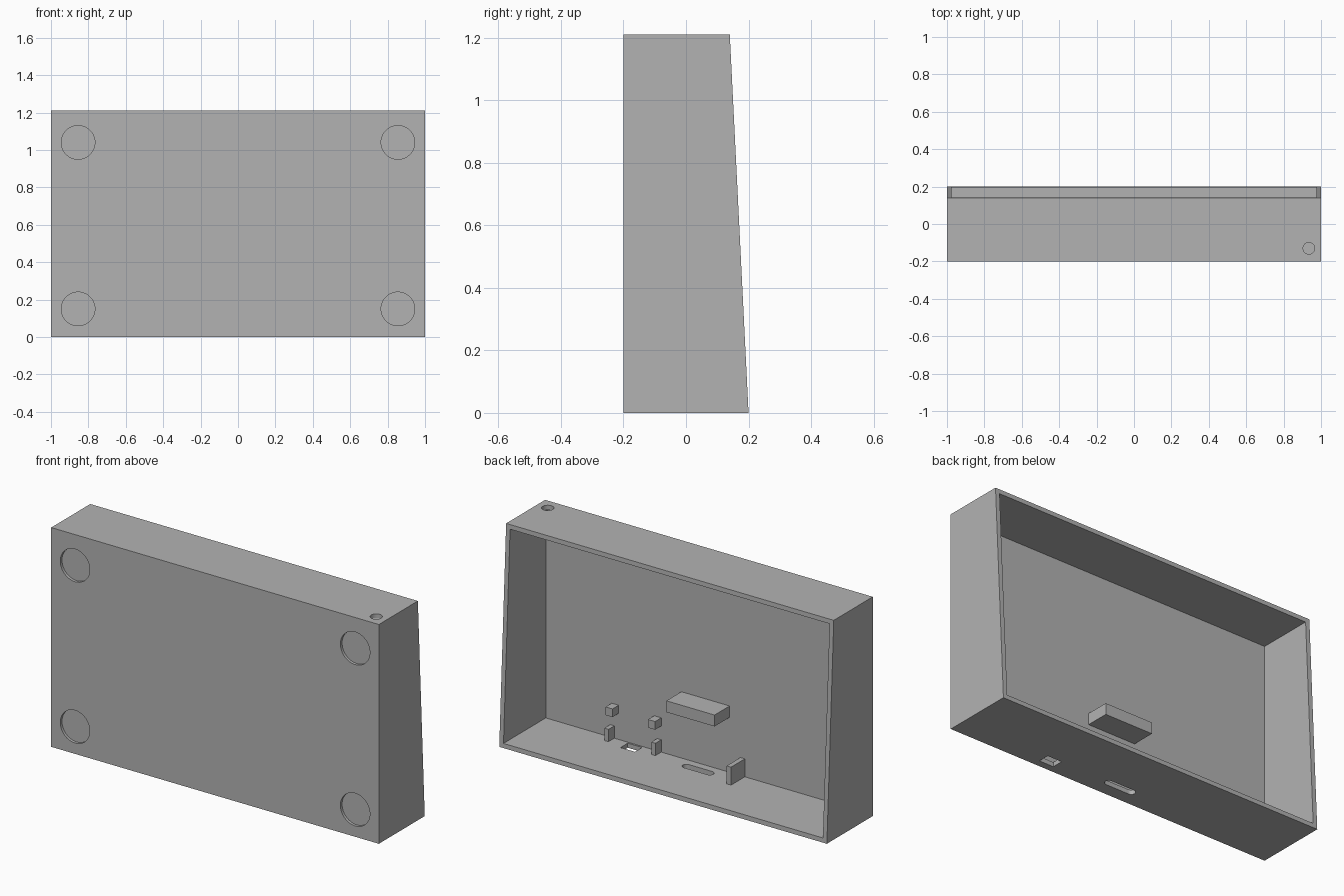
import bpy, bmesh, math
from mathutils import Matrix, Vector

if "Cube" in bpy.data.objects:
    bpy.data.objects.remove(bpy.data.objects["Cube"], do_unlink=True)

grey = bpy.data.materials.new("plain_grey")
grey.use_nodes = True
grey.diffuse_color = (0.45, 0.45, 0.45, 1)
grey.node_tree.nodes["Principled BSDF"].inputs["Base Color"].default_value = grey.diffuse_color

HEIGHT, WALL, PANEL_Y = 1.21, 0.025, -0.17


def make(name, bm):
    bmesh.ops.recalc_face_normals(bm, faces=bm.faces)
    mesh = bpy.data.meshes.new(name)
    bm.to_mesh(mesh)
    bm.free()
    mesh.materials.append(grey)
    obj = bpy.data.objects.new(name, mesh)
    bpy.context.collection.objects.link(obj)
    return obj


def prism(name, outline, direction):
    """Extrude a closed outline along a direction."""
    bm = bmesh.new()
    face = bm.faces.new([bm.verts.new(p) for p in outline])
    out = bmesh.ops.extrude_face_region(bm, geom=[face])
    moved = [v for v in out["geom"] if isinstance(v, bmesh.types.BMVert)]
    bmesh.ops.translate(bm, verts=moved, vec=Vector(direction))
    if face.is_valid and any(len(e.link_faces) > 2 for e in face.edges):
        bm.faces.remove(face)
    return make(name, bm)


def box(name, x, y, z):
    return prism(name, [(x[0], y[0], z[0]), (x[1], y[0], z[0]),
                        (x[1], y[1], z[0]), (x[0], y[1], z[0])], (0, 0, z[1] - z[0]))


def cylinder(name, centre, radius, depth, axis):
    bm = bmesh.new()
    turn = Matrix.Rotation(math.pi / 2, 4, "X") if axis == "Y" else Matrix()
    bmesh.ops.create_cone(bm, cap_ends=True, segments=64, radius1=radius, radius2=radius,
                          depth=depth, matrix=Matrix.Translation(centre) @ turn)
    return make(name, bm)


def cut(target, cutter):
    """Subtract the cutter from the target and discard it."""
    cutter.hide_render = True
    mod = target.modifiers.new("cut", "BOOLEAN")
    mod.operation, mod.solver, mod.object = "DIFFERENCE", "EXACT", cutter
    bpy.context.view_layer.objects.active = target
    bpy.ops.object.modifier_apply(modifier=mod.name)
    bpy.data.objects.remove(cutter, do_unlink=True)


# Wedge-sided shell, open at the back
shell = prism("case_shell", [(-1, -0.2, 0), (-1, 0.2, 0), (-1, 0.14, HEIGHT), (-1, -0.2, HEIGHT)],
              (2, 0, 0))
inner = 1 - WALL
cut(shell, box("cavity", (-inner, inner), (PANEL_Y, 0.5), (WALL, HEIGHT - WALL)))

# Round foot recesses in the front panel
for x in (-0.855, 0.855):
    for z in (0.15, 1.04):
        cut(shell, cylinder("foot_recess", (x, -0.2, z), 0.09, 0.03, "Y"))

# Button hole in the top wall
cut(shell, cylinder("button_hole", (0.935, -0.13, HEIGHT), 0.031, 0.1, "Z"))

# Port openings in the bottom wall
cut(shell, box("port_opening", (0.38, 0.468), (-0.16, -0.097), (-0.05, 0.05)))
slot = []
for side in (1, -1):
    for i in range(17):
        a = math.pi * (i / 16 - 0.5)
        slot.append((side * (0.071 + 0.022 * math.cos(a)),
                     -0.106 + side * 0.022 * math.sin(a), -0.05))
cut(shell, prism("slot_opening", slot, (0, 0, 0.1)))

# Brackets on the inside of the front panel, rooted slightly into it
root = PANEL_Y - 0.01
box("support_ledge", (-0.147, 0.147), (root, -0.039), (0.328, 0.391))
box("divider_plate", (-0.24, -0.213), (root, -0.05), (0.02, 0.124))
for side, upper, lower in (("left", (0.53, 0.572), (0.557, 0.582)),
                           ("right", (0.27, 0.313), (0.27, 0.295))):
    box(f"upper_post_{side}", upper, (root, -0.116), (0.169, 0.214))
    box(f"lower_post_{side}", lower, (root, -0.119), (0.02, 0.093))

# Smooth the round openings while keeping edges sharp
bpy.ops.object.select_all(action="DESELECT")
shell.select_set(True)
bpy.context.view_layer.objects.active = shell
bpy.ops.object.shade_smooth_by_angle()
